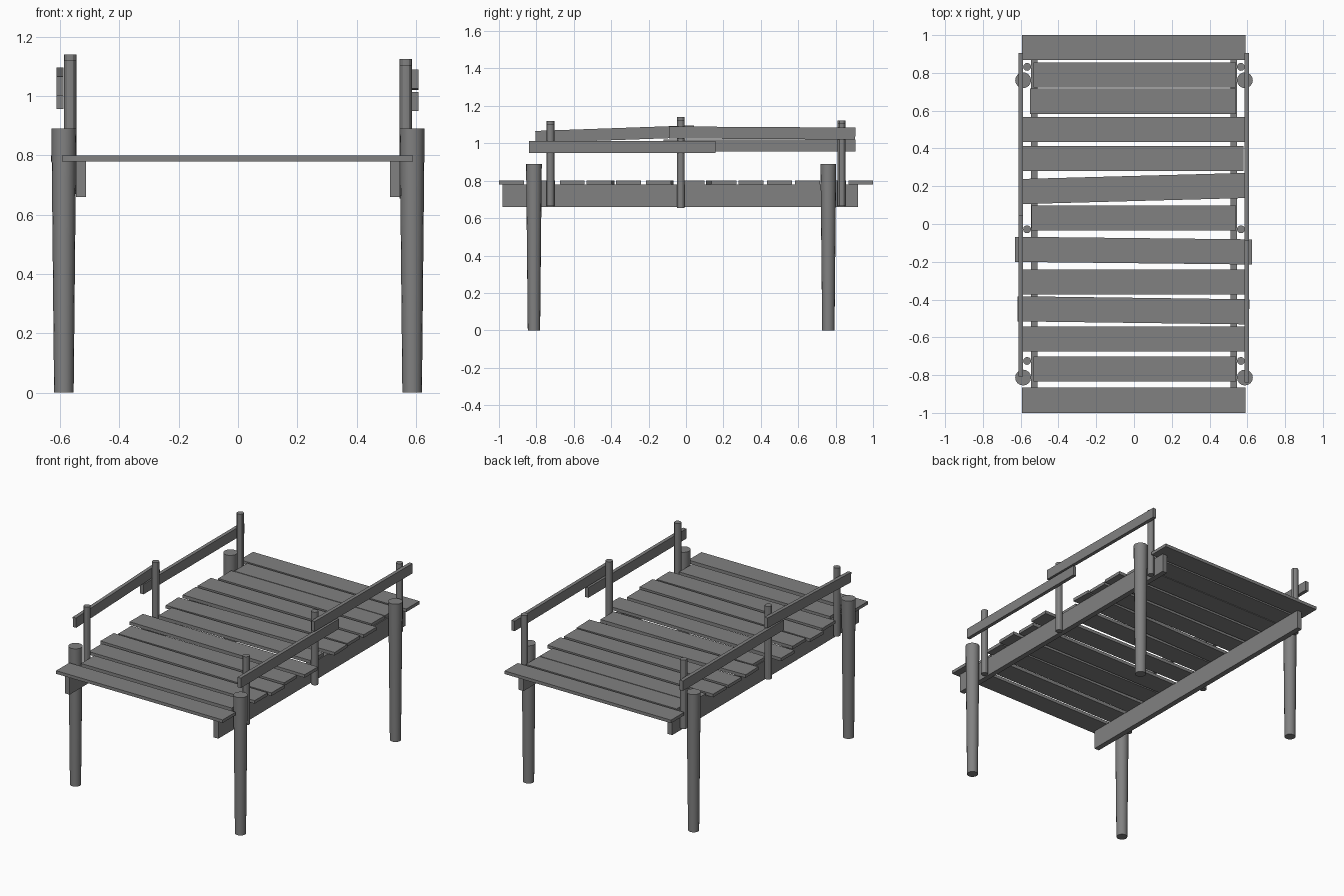
import bpy
from math import atan2, hypot
from mathutils import Matrix, Vector

if "Cube" in bpy.data.objects:
    bpy.data.objects.remove(bpy.data.objects["Cube"])

wood = bpy.data.materials.new("weathered_grey_wood")
wood.use_nodes = True
GREY = (0.22, 0.22, 0.22, 1)
wood.diffuse_color = GREY
wood.node_tree.nodes["Principled BSDF"].inputs["Base Color"].default_value = GREY


def box(name, centre, size, rotation=(0, 0, 0)):
    bpy.ops.mesh.primitive_cube_add(size=1, location=centre, rotation=rotation)
    ob = bpy.context.object
    ob.name = name
    ob.data.transform(Matrix.Diagonal(Vector(size)).to_4x4())
    ob.data.materials.append(wood)
    return ob


def pole(name, x, y, bottom, top, r_bottom, r_top, sides):
    bpy.ops.mesh.primitive_cone_add(vertices=sides, radius1=r_bottom, radius2=r_top,
                                    depth=top - bottom, location=(x, y, (top + bottom) / 2))
    ob = bpy.context.object
    ob.name = name
    ob.data.materials.append(wood)
    bpy.ops.object.shade_smooth_by_angle()
    return ob


def rail(name, x, y0, z0, y1, z1, height=0.064):
    # Board running between two centre points, tilted along its length
    dy, dz = y1 - y0, z1 - z0
    return box(name, (x, (y0 + y1) / 2, (z0 + z1) / 2),
               (0.023, hypot(dy, dz), height), (atan2(dz, dy), 0, 0))


# Deck planks: centre y, left end, right end, yaw
planks = [
    (0.934, -0.594, 0.59, 0), (0.788, -0.532, 0.54, 0), (0.65, -0.55, 0.54, 0),
    (0.5, -0.59, 0.59, 0), (0.347, -0.59, 0.58, 0), (0.188, -0.59, 0.59, 0.027),
    (0.032, -0.542, 0.54, 0), (-0.141, -0.63, 0.625, -0.011), (-0.308, -0.59, 0.59, 0),
    (-0.457, -0.617, 0.61, -0.013), (-0.608, -0.59, 0.59, 0), (-0.768, -0.532, 0.54, 0),
    (-0.933, -0.594, 0.59, 0),
]
for y, x0, x1, yaw in planks:
    box("deck_plank", ((x0 + x1) / 2, y, 0.79), (x1 - x0, 0.133, 0.02), (0, 0, yaw))

for side, sx in (("left", 1), ("right", -1)):
    # Long support beam under the deck
    box(side + "_beam", (sx * 0.529, -0.03, 0.72), (0.034, 1.9, 0.12))
    # Tapered legs
    for y in (-0.813, 0.761):
        pole(side + "_leg", sx * 0.587, y, 0, 0.89, 0.033, 0.042, 16)
    # Thin railing posts, slightly lower on one side
    drop = 0.016 if sx > 0 else 0
    for y, bottom, top in ((-0.725, 0.68, 1.12), (-0.028, 0.67, 1.14), (0.832, 0.68, 1.123)):
        pole(side + "_rail_post", sx * 0.566, y, bottom - drop, top - drop, 0.021, 0.021, 12)

# Overlapping handrail boards
rail("left_front_handrail", 0.597, -0.84, 0.981, 0.157, 0.981)
rail("left_back_handrail", 0.597, -0.09, 1.058, 0.905, 1.052)
rail("right_front_handrail", -0.6, -0.805, 1.034, 0.045, 1.064)
rail("right_back_handrail", -0.6, -0.12, 0.988, 0.905, 0.988)
